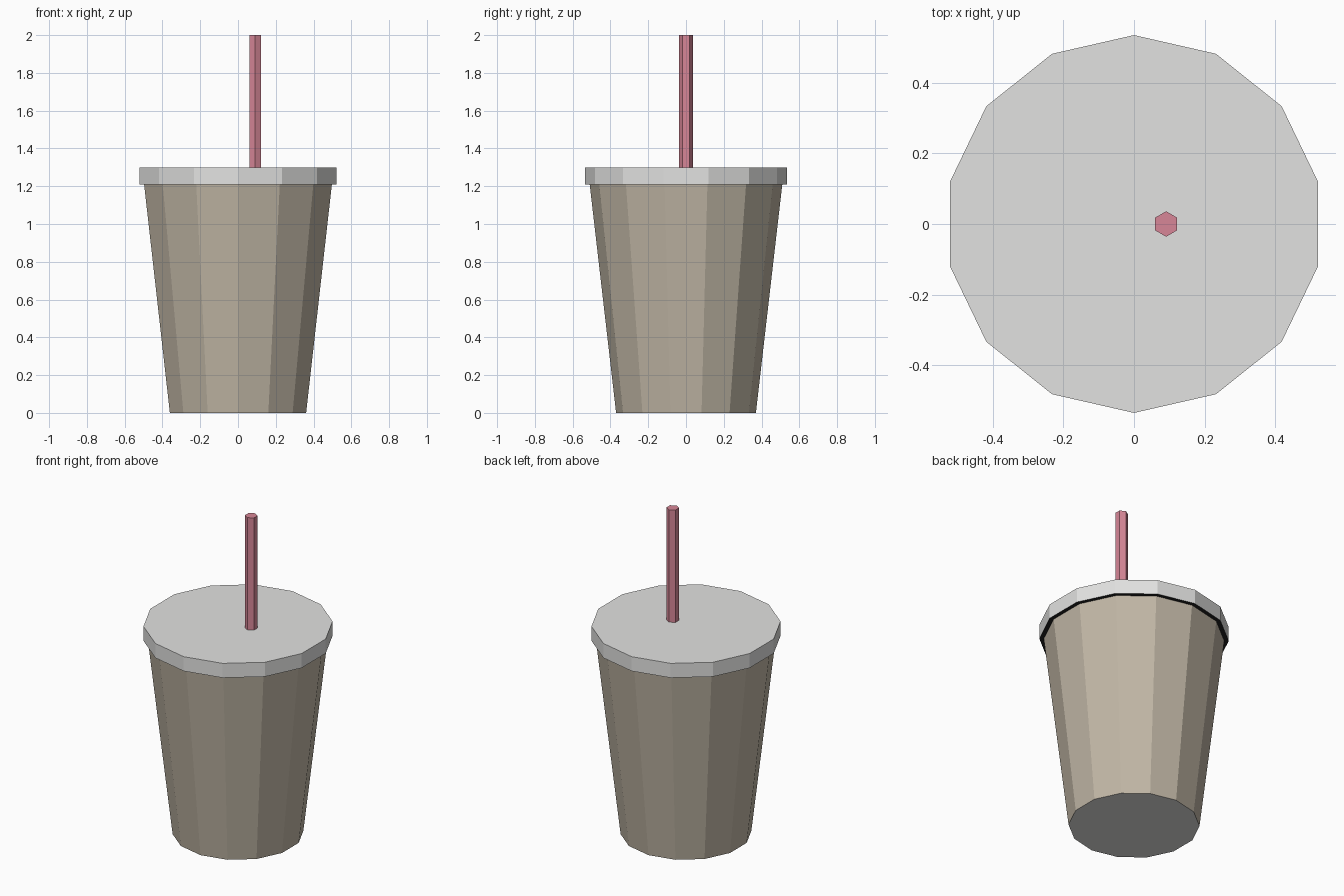
import bpy
import bmesh
import math

if "Cube" in bpy.data.objects:
    bpy.data.objects.remove(bpy.data.objects["Cube"])


def material(name, r, g, b):
    m = bpy.data.materials.new(name)
    m.diffuse_color = (r, g, b, 1)
    m.use_nodes = True
    m.node_tree.nodes["Principled BSDF"].inputs["Base Color"].default_value = m.diffuse_color
    return m


cup_beige = material("cup_beige", 0.527, 0.468, 0.376)
pale_grey = material("pale_grey", 0.76, 0.76, 0.75)
straw_pink = material("straw_pink", 0.68, 0.24, 0.31)
near_black = material("near_black", 0.015, 0.015, 0.015)


def prism(name, sides, r_low, r_high, z_low, z_high, mats, x=0.0, bottom_slot=0):
    """Flat-shaded tapered prism with a corner on +y; mats[bottom_slot] goes underneath."""
    bm = bmesh.new()
    rings = []
    for r, z in ((r_low, z_low), (r_high, z_high)):
        angles = [2 * math.pi * i / sides for i in range(sides)]
        rings.append([bm.verts.new((x + r * math.sin(a), r * math.cos(a), z)) for a in angles])
    low, high = rings
    for i in range(sides):
        j = (i + 1) % sides
        bm.faces.new((low[i], low[j], high[j], high[i]))
    under = bm.faces.new(low)
    bm.faces.new(high)
    under.material_index = bottom_slot
    bmesh.ops.recalc_face_normals(bm, faces=bm.faces)
    mesh = bpy.data.meshes.new(name)
    bm.to_mesh(mesh)
    bm.free()
    for m in mats:
        mesh.materials.append(m)
    obj = bpy.data.objects.new(name, mesh)
    bpy.context.collection.objects.link(obj)
    return obj


# Tapered cup with a grey base
prism("cup", 14, 0.37, 0.511, 0.0, 1.22, [cup_beige, pale_grey], bottom_slot=1)
# Lid with a dark underside
prism("lid", 14, 0.535, 0.535, 1.21, 1.30, [pale_grey, near_black], bottom_slot=1)
# Six-sided straw, slightly right of centre
prism("straw", 6, 0.036, 0.036, 1.29, 2.0, [straw_pink], x=0.091)
